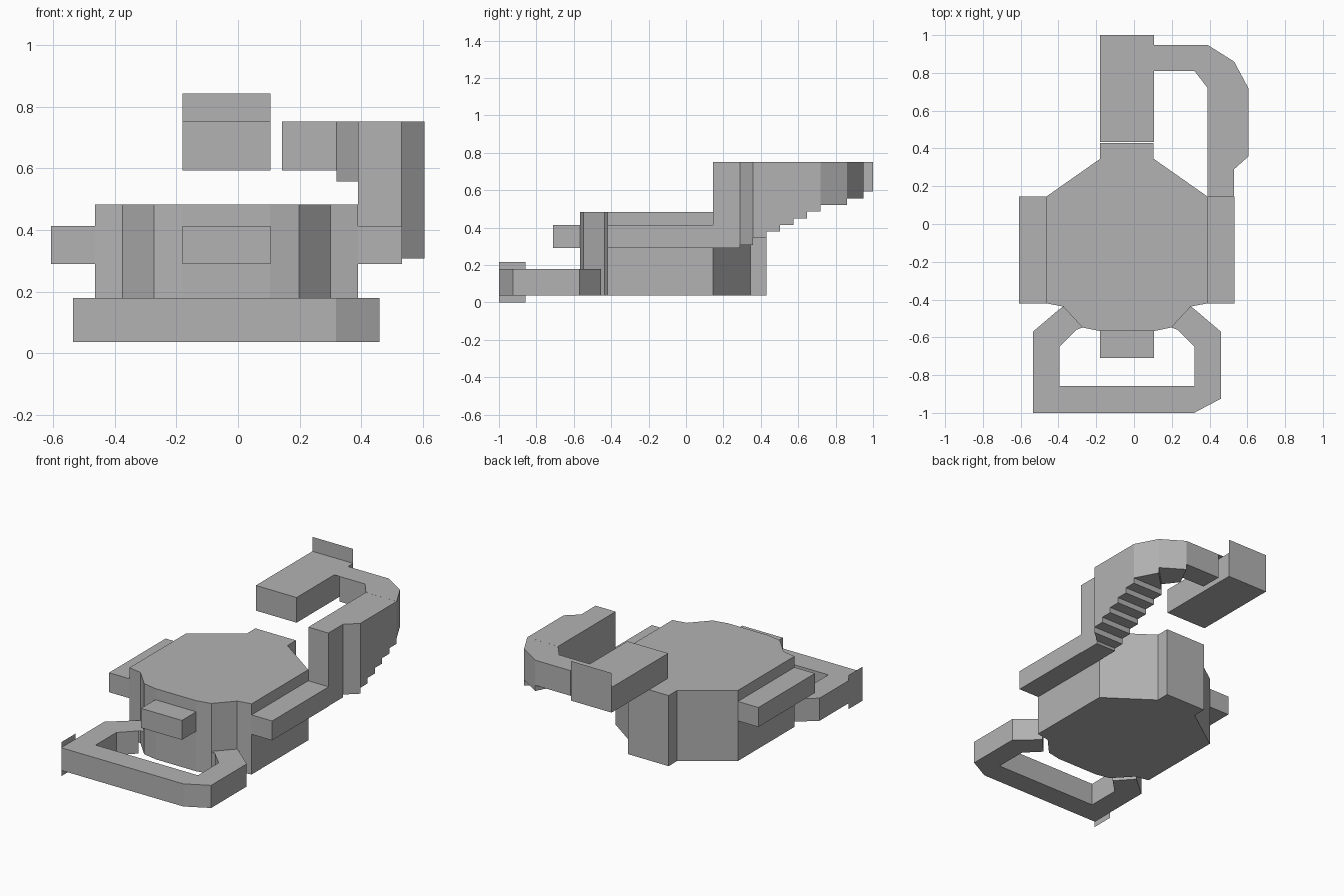
import bpy
import bmesh

if "Cube" in bpy.data.objects:
    bpy.data.objects.remove(bpy.data.objects["Cube"], do_unlink=True)

grey = bpy.data.materials.new("plain grey")
grey.use_nodes = True
COLOUR = (0.45, 0.45, 0.45, 1)
grey.diffuse_color = COLOUR
grey.node_tree.nodes["Principled BSDF"].inputs["Base Color"].default_value = COLOUR

CX = -0.0375             # symmetry axis of the main body
LOW, HIGH = 0.037, 0.483  # body bottom and top
TAIL_TOP = 0.752


def finish(name, bm):
    bmesh.ops.recalc_face_normals(bm, faces=bm.faces)
    mesh = bpy.data.meshes.new(name)
    bm.to_mesh(mesh)
    bm.free()
    mesh.materials.append(grey)
    obj = bpy.data.objects.new(name, mesh)
    bpy.context.collection.objects.link(obj)


def prism(name, plan, z0, z1):
    """Extrude a flat outline from z0 up to z1."""
    bm = bmesh.new()
    face = bm.faces.new([bm.verts.new((x, y, z0)) for x, y in plan])
    moved = bmesh.ops.extrude_face_region(bm, geom=[face])["geom"]
    verts = [v for v in moved if isinstance(v, bmesh.types.BMVert)]
    bmesh.ops.translate(bm, verts=verts, vec=(0, 0, z1 - z0))
    finish(name, bm)


def box(name, x0, x1, y0, y1, z0, z1):
    prism(name, [(x0, y0), (x1, y0), (x1, y1), (x0, y1)], z0, z1)


def sheet(name, points):
    bm = bmesh.new()
    bm.faces.new([bm.verts.new(p) for p in points])
    finish(name, bm)


def mirrored(half):
    """Close a right-hand outline with its reflection."""
    return ([(CX + x, y) for x, y in half]
            + [(CX - x, y) for x, y in reversed(half)])


# Main body and blocks around it
prism("body", mirrored([(0.142, -0.567), (0.235, -0.548), (0.338, -0.437),
                        (0.427, -0.42), (0.427, 0.145), (0.142, 0.345),
                        (0.142, 0.43)]), LOW, HIGH)
for side, name in ((1, "left_side_block"), (-1, "right_side_block")):
    a, b = sorted((CX + side * 0.427, CX + side * 0.57))
    box(name, a, b, -0.42, 0.145, 0.29, 0.413)
box("front_block", -0.18, 0.105, -0.71, -0.567, 0.29, 0.413)

# Front loop, with one bevelled corner and one square corner
right_outer = [(0.3625, -0.455), (0.4975, -0.57)]
right_inner = [(0.3575, -0.65), (0.2675, -0.56)]
outer_l = [(CX - x, y) for x, y in right_outer]
outer_r = [(CX + x, y) for x, y in reversed(right_outer)]
inner_r = [(CX + x, y) for x, y in reversed(right_inner)]
inner_l = [(CX - x, y) for x, y in right_inner]
loop = (outer_l + [(-0.535, -1), (0.318, -1), (0.46, -0.925)] + outer_r
        + inner_r + [(0.32, -0.857), (-0.395, -0.857)] + inner_l)
prism("front_loop", loop, LOW, 0.18)
sheet("front_loop_flap", [(-0.535, -1, 0), (-0.535, -0.857, 0),
                          (-0.535, -0.857, 0.215), (-0.535, -1, 0.215)])
for side, name in ((1, "left_loop_joint"), (-1, "right_loop_joint")):
    sheet(name, [(CX + side * x, y, 0.18) for x, y in
                 ((0.3625, -0.455), (0.338, -0.437),
                  (0.235, -0.548), (0.2675, -0.56))])

# Rear arm: sections in plan, each with its own underside height
box("rear_arm_base", 0.39, 0.53, 0.145, 0.29, 0.29, TAIL_TOP)
prism("rear_arm_flare", [(0.39, 0.29), (0.53, 0.29), (0.605, 0.357),
                         (0.39, 0.357)], 0.308, TAIL_TOP)
STEP = 0.0725
for i in range(5):
    y = 0.357 + i * STEP
    box(f"rear_arm_step_{i + 1}", 0.39, 0.605, y, y + STEP,
        0.345 + i * 0.035, TAIL_TOP)
prism("rear_arm_outer_bend", [(0.39, 0.72), (0.605, 0.72), (0.53, 0.86)],
      0.52, TAIL_TOP)
prism("rear_arm_inner_bend", [(0.39, 0.72), (0.53, 0.86), (0.39, 0.948),
                              (0.32, 0.81)], 0.557, TAIL_TOP)
prism("rear_arm_end", [(0.32, 0.81), (0.39, 0.948), (0.142, 0.948),
                       (0.142, 0.81)], 0.593, TAIL_TOP)
sheet("rear_arm_joint", [(0.105, 0.81, TAIL_TOP), (0.142, 0.81, TAIL_TOP),
                         (0.142, 0.948, TAIL_TOP), (0.105, 0.948, TAIL_TOP)])

# Raised rear block with its upright flap
box("rear_block", -0.18, 0.105, 0.435, 1, 0.593, TAIL_TOP)
sheet("rear_flap", [(-0.18, 1, TAIL_TOP), (0.105, 1, TAIL_TOP),
                    (0.105, 1, 0.843), (-0.18, 1, 0.843)])
